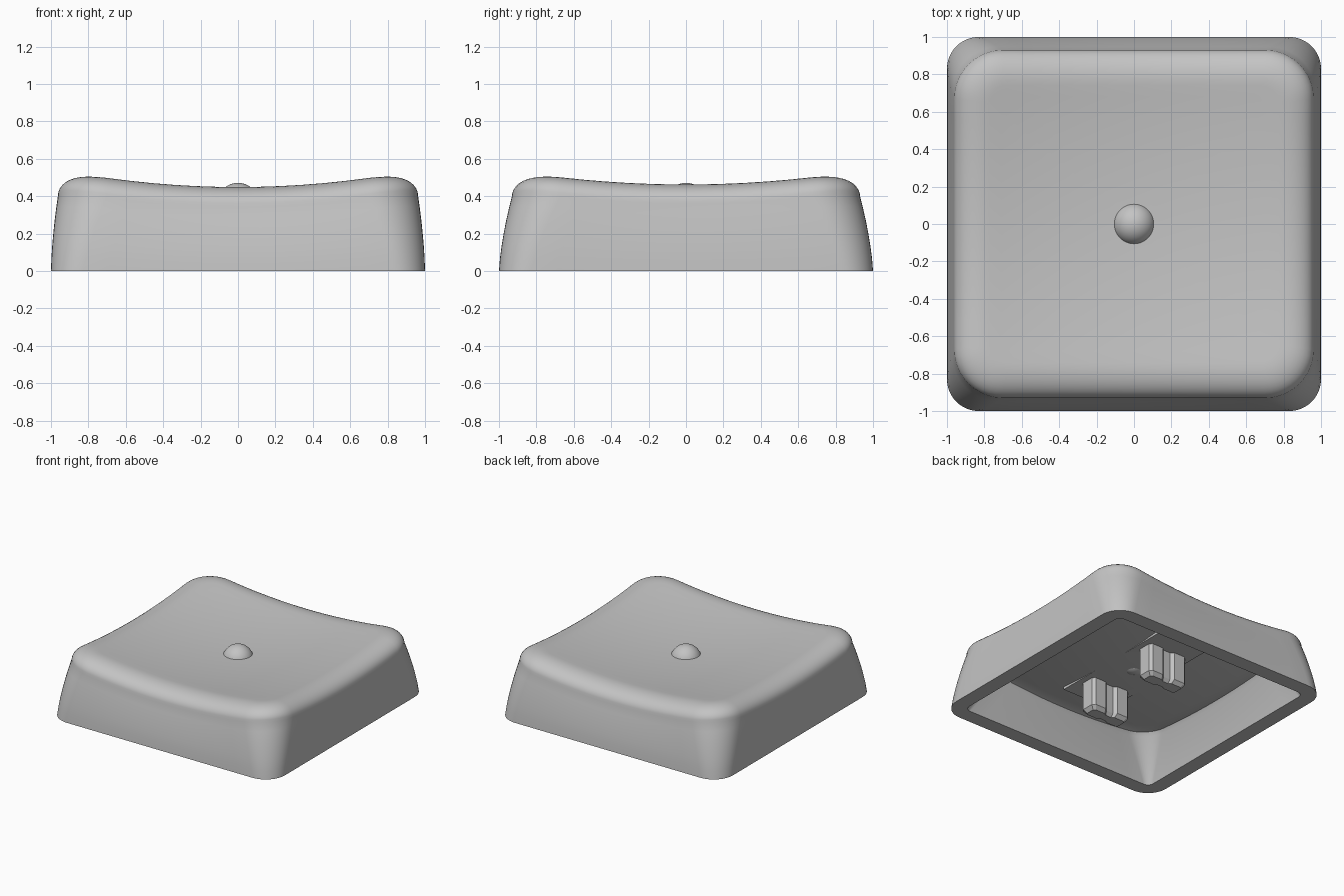
import bpy, bmesh, math
from math import cos, sin, pi

if "Cube" in bpy.data.objects:
    bpy.data.objects.remove(bpy.data.objects["Cube"], do_unlink=True)

grey = bpy.data.materials.new("mid_grey_plastic")
grey.use_nodes = True
grey.diffuse_color = (0.55, 0.55, 0.55, 1)
grey.node_tree.nodes["Principled BSDF"].inputs["Base Color"].default_value = (0.55, 0.55, 0.55, 1)


def finish(name, bm, smooth):
    bmesh.ops.recalc_face_normals(bm, faces=bm.faces)
    mesh = bpy.data.meshes.new(name)
    bm.to_mesh(mesh)
    bm.free()
    mesh.materials.append(grey)
    obj = bpy.data.objects.new(name, mesh)
    bpy.context.collection.objects.link(obj)
    if smooth:
        bpy.ops.object.select_all(action="DESELECT")
        obj.select_set(True)
        bpy.context.view_layer.objects.active = obj
        bpy.ops.object.shade_smooth_by_angle(angle=math.radians(35))
    return obj


def loft(name, rings, smooth):
    """Skin a list of equal-length point rings and cap both ends."""
    bm = bmesh.new()
    loops = [[bm.verts.new(p) for p in ring] for ring in rings]
    for a, b in zip(loops, loops[1:]):
        for i in range(len(a)):
            j = (i + 1) % len(a)
            bm.faces.new((a[i], a[j], b[j], b[i]))
    bm.faces.new(loops[0])
    bm.faces.new(loops[-1])
    return finish(name, bm, smooth)


def dish(x, y):
    return 0.10 * x * x + 0.085 * y * y


def rounded(hx, hy, r, height, arc=10, side=12):
    """Rounded rectangle whose z follows height(x, y)."""
    corners = []
    for k, (sx, sy) in enumerate(((1, 1), (-1, 1), (-1, -1), (1, -1))):
        angles = [(k + i / arc) * pi / 2 for i in range(arc + 1)]
        corners.append([(sx * (hx - r) + r * cos(t), sy * (hy - r) + r * sin(t)) for t in angles])
    pts = []
    for k in range(4):
        pts += corners[k]
        (ax, ay), (bx, by) = corners[k][-1], corners[(k + 1) % 4][0]
        pts += [(ax + (bx - ax) * i / side, ay + (by - ay) * i / side) for i in range(1, side)]
    return [(x, y, height(x, y)) for x, y in pts]


TOP, CEILING, DROP = 0.40, 0.253, 0.13
rings = []

# Hollow underside: dished ceiling, soft inner edge, flared inner walls
for i in range(1, 13):
    s = i / 12
    rings.append(rounded(0.76 * s, 0.76 * s, 0.16 * s, lambda x, y: CEILING + dish(x, y)))
rings.append(rounded(0.79, 0.79, 0.18, lambda x, y: CEILING + dish(x, y) - 0.01))
rings.append(rounded(0.805, 0.805, 0.18, lambda x, y: CEILING + dish(x, y) - 0.04))
rings.append(rounded(0.88, 0.88, 0.05, lambda x, y: 0))

# Outer walls, bowing inward as they rise
for i in range(7):
    f = i / 6
    rings.append(rounded(1 - 0.037 * f ** 1.5, 1 - 0.068 * f ** 1.4, 0.17 + 0.09 * f,
                         lambda x, y: f * (TOP + dish(x, y) - DROP)))

# Rounded shoulder
for i in range(1, 11):
    t = i / 10 * pi / 2
    inset = 0.19 * (1 - cos(t))
    rings.append(rounded(0.963 - inset, 0.932 - inset, 0.26 - 0.85 * inset,
                         lambda x, y: TOP + dish(x, y) - DROP * (1 - sin(t))))

# Dished top
for i in range(11, 0, -1):
    s = i / 12
    rings.append(rounded(0.773 * s, 0.742 * s, 0.1 * s, lambda x, y: TOP + dish(x, y)))
loft("keycap_shell", rings, True)

# Round homing bump, set into the top
bm = bmesh.new()
bmesh.ops.create_uvsphere(bm, u_segments=40, v_segments=24, radius=0.115)
bmesh.ops.translate(bm, verts=bm.verts, vec=(0, 0, 0.356))
finish("homing_bump", bm, True)

# Flat mounting plate under the ceiling
plate = [(0.22, 0.54), (-0.22, 0.54), (-0.22, -0.54), (0.22, -0.54)]
loft("mounting_plate", [[(x, y, z) for x, y in plate] for z in (0.26, 0.30)], False)

# Two grooved stems with chamfered edges and tips
half = [(0.172, 0.05), (0.152, 0.07), (0.055, 0.07), (0.03, 0.048)]
quarter = half + [(-x, y) for x, y in reversed(half)]
outline = quarter + [(-x, -y) for x, y in quarter]
for name, cy in (("back_stem", 0.325), ("front_stem", -0.325)):
    levels = ((0.86, 0.68, 0.005), (1, 1, 0.035), (1, 1, 0.30))
    loft(name, [[(x * kx, cy + y * ky, z) for x, y in outline] for kx, ky, z in levels], False)
